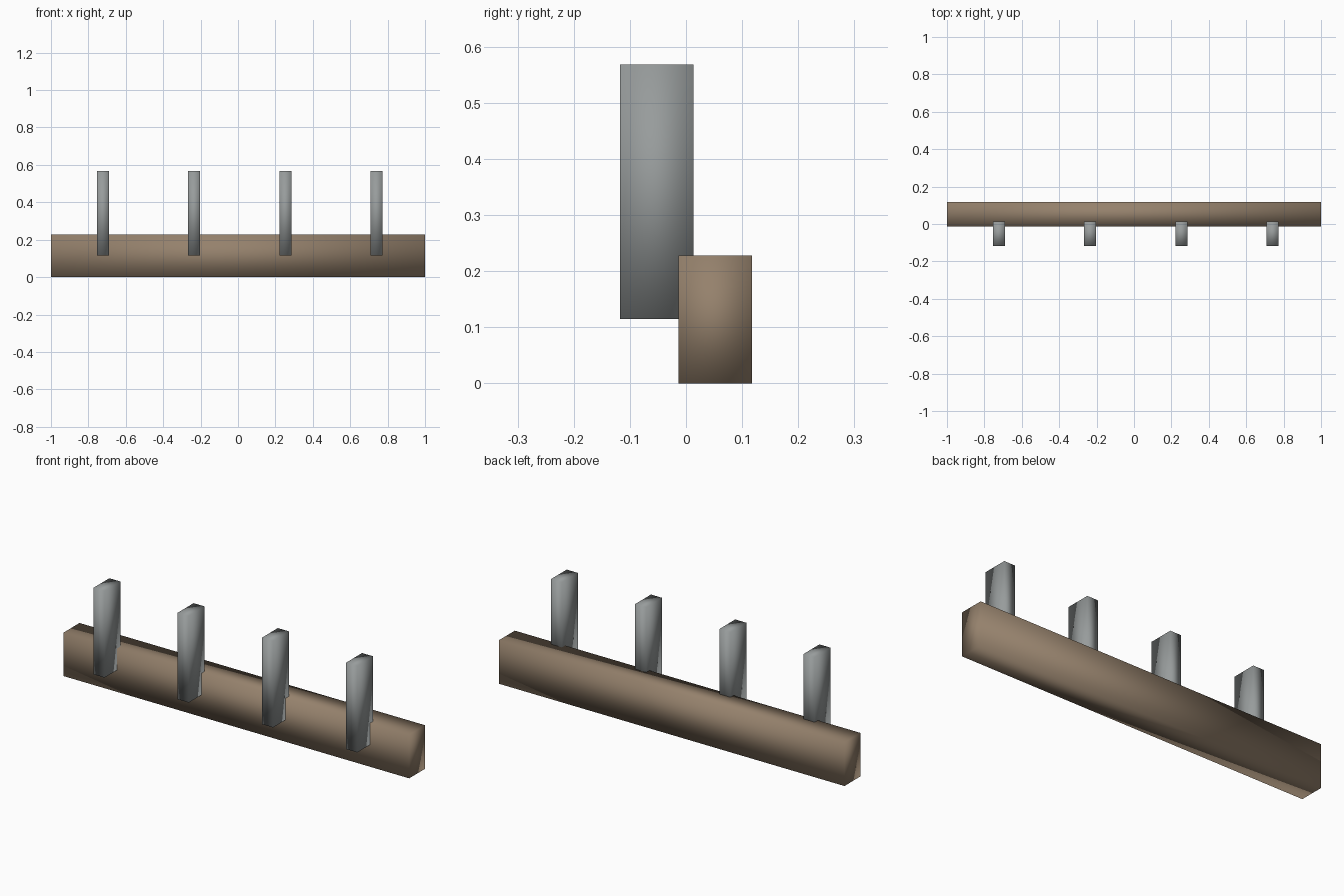
import bpy

if "Cube" in bpy.data.objects:
    bpy.data.objects.remove(bpy.data.objects["Cube"])


def material(name, rgb):
    m = bpy.data.materials.new(name)
    m.diffuse_color = (*rgb, 1)
    m.use_nodes = True
    m.node_tree.nodes["Principled BSDF"].inputs["Base Color"].default_value = m.diffuse_color
    return m


def box(name, lo, hi, mat):
    """Smooth-shaded eight-corner box between two corners."""
    centre = [(a + b) / 2 for a, b in zip(lo, hi)]
    bpy.ops.mesh.primitive_cube_add(size=1, location=centre)
    ob = bpy.context.object
    ob.name = name
    ob.scale = [b - a for a, b in zip(lo, hi)]
    bpy.ops.object.transform_apply(location=False, rotation=False, scale=True)
    bpy.ops.object.shade_smooth()
    ob.data.materials.append(mat)
    return ob


wood = material("brown_wood", (0.30, 0.22, 0.15))
metal = material("grey_metal", (0.31, 0.33, 0.33))

# Long horizontal beam
box("beam", (-1, -0.013, 0), (1, 0.118, 0.228), wood)

# Four upright posts sunk slightly into the front of the beam
for i in range(4):
    x = -0.722 + i * 0.4877
    box(f"post_{i + 1}", (x - 0.032, -0.118, 0.115), (x + 0.032, 0.013, 0.568), metal)
